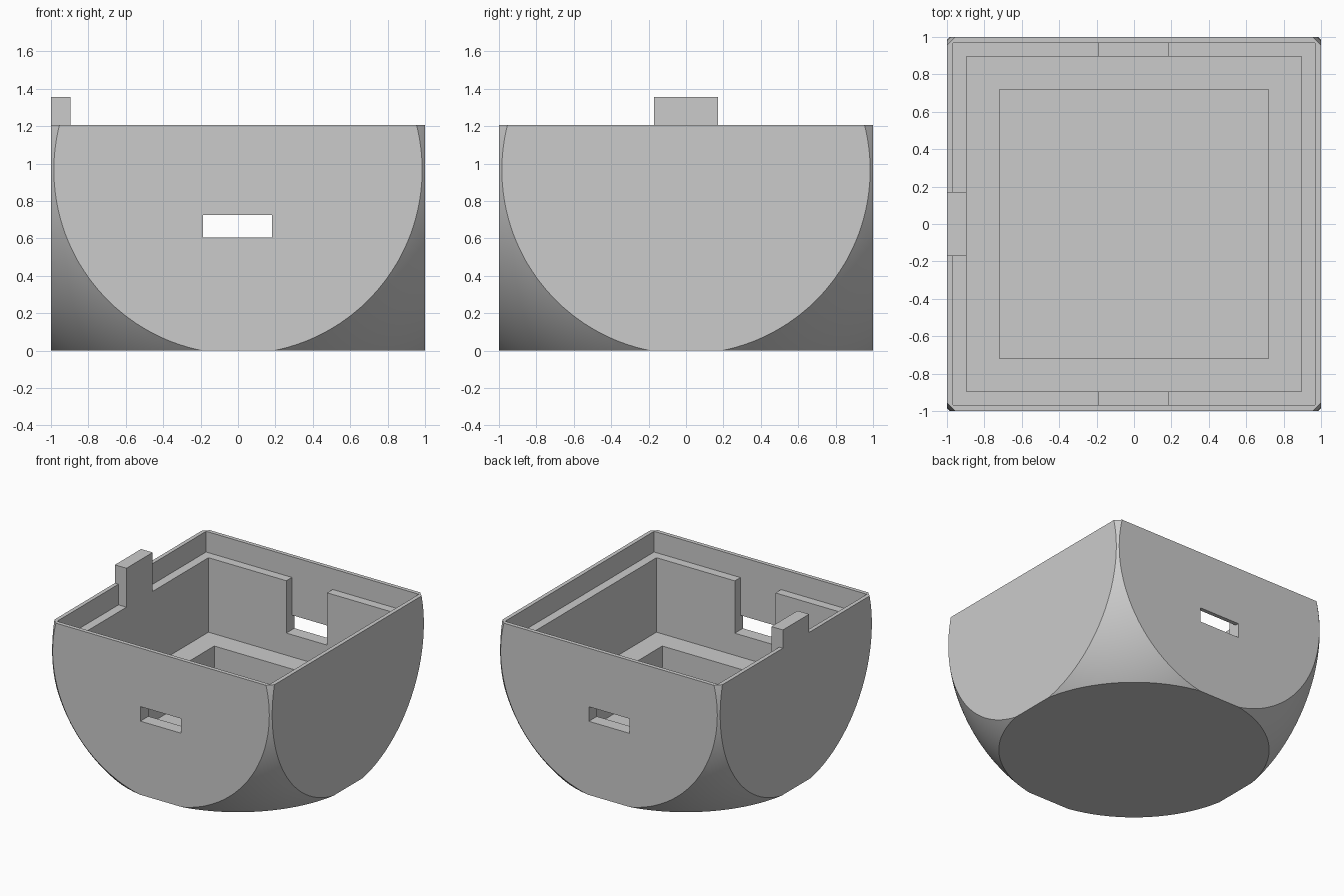
import bpy
from math import radians

cube = bpy.data.objects.get("Cube")
if cube:
    bpy.data.objects.remove(cube, do_unlink=True)

# Main dimensions
RADIUS, CENTRE_Z = 1.4036, 0.966
RIM, LEDGE, SHELF, FLOOR = 1.205, 1.035, 0.423, 0.105
LIP, WALL, POCKET = 0.967, 0.895, 0.72
SLOT = (-0.187, 0.183)

grey = bpy.data.materials.new("plain grey")
grey.use_nodes = True
colour = (0.6, 0.6, 0.6, 1)
grey.diffuse_color = colour
grey.node_tree.nodes["Principled BSDF"].inputs["Base Color"].default_value = colour


def box(name, x, y, z):
    """Box spanning the given (low, high) range on each axis."""
    spans = (x, y, z)
    bpy.ops.mesh.primitive_cube_add(size=1, location=[(a + b) / 2 for a, b in spans])
    ob = bpy.context.object
    ob.name = name
    ob.scale = [b - a for a, b in spans]
    bpy.ops.object.transform_apply(location=True, rotation=False, scale=True)
    ob.data.materials.append(grey)
    return ob


def combine(target, tool, operation):
    """Apply a boolean and discard the tool."""
    mod = target.modifiers.new(operation.title(), "BOOLEAN")
    mod.operation, mod.solver, mod.object = operation, "EXACT", tool
    bpy.ops.object.select_all(action="DESELECT")
    bpy.context.view_layer.objects.active = target
    target.select_set(True)
    bpy.ops.object.modifier_apply(modifier=mod.name)
    bpy.data.objects.remove(tool, do_unlink=True)


def square(half):
    return (-half, half)


# Outer shell: a block rounded off by a ball
bpy.ops.mesh.primitive_uv_sphere_add(segments=160, ring_count=80, radius=RADIUS,
                                     location=(0, 0, CENTRE_Z))
ball = bpy.context.object
ball.data.materials.append(grey)
body = box("housing_body", square(1), square(1), (0, RIM))
combine(body, ball, "INTERSECT")

# Stepped cavity: lid recess, main chamber and lower pocket
for half, bottom in ((LIP, LEDGE), (WALL, SHELF), (POCKET, FLOOR)):
    combine(body, box("cavity", square(half), square(half), (bottom, RIM + 0.2)), "DIFFERENCE")

# Inner wall notches and the port openings, front and back
combine(body, box("notch", SLOT, square(LIP), (0.605, RIM)), "DIFFERENCE")
combine(body, box("port", SLOT, square(1.2), (0.605, 0.725)), "DIFFERENCE")

# Upright tab on the right rim
combine(body, box("tab", (-1, -WALL), square(0.17), (LEDGE, 1.355)), "UNION")

bpy.ops.object.shade_smooth_by_angle(angle=radians(30))
